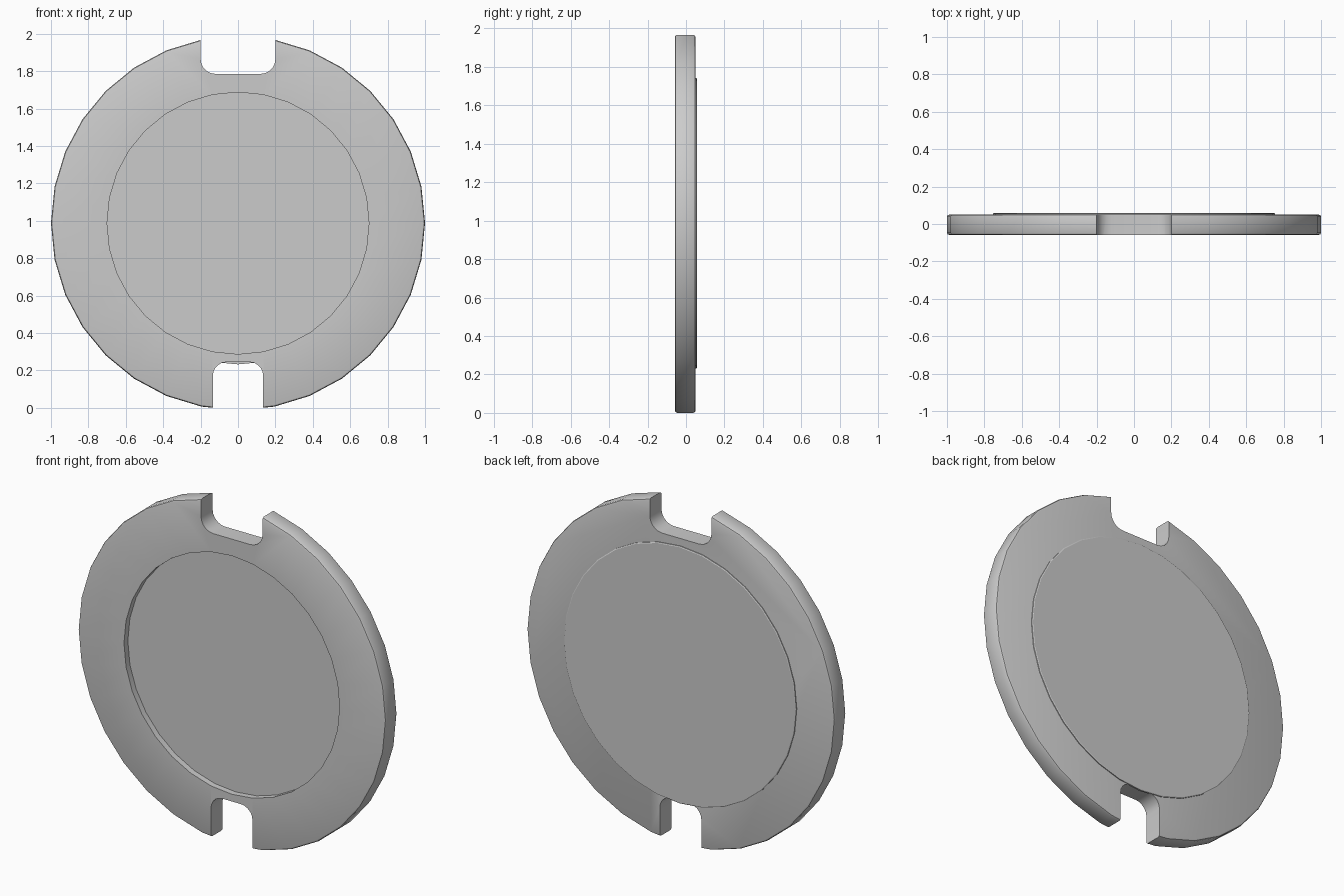
import bpy, bmesh
from math import pi, sin, cos
from mathutils import Matrix

cube = bpy.data.objects.get("Cube")
if cube:
    bpy.data.objects.remove(cube, do_unlink=True)

SIDES = 32
CENTRE_Z = 0.987

grey = bpy.data.materials.new("plain_grey")
grey.use_nodes = True
colour = (0.6, 0.6, 0.6, 1)
grey.diffuse_color = colour
grey.node_tree.nodes["Principled BSDF"].inputs["Base Color"].default_value = colour


def finish(name, bm):
    bmesh.ops.recalc_face_normals(bm, faces=bm.faces)
    mesh = bpy.data.meshes.new(name)
    bm.to_mesh(mesh)
    bm.free()
    mesh.materials.append(grey)
    obj = bpy.data.objects.new(name, mesh)
    bpy.context.collection.objects.link(obj)
    return obj


def lathe(name, profile):
    """Closed solid turned about the y axis from (radius, y) points."""
    bm = bmesh.new()
    rings = []
    for r, y in profile:
        rings.append([bm.verts.new((r * cos(2 * pi * i / SIDES), y,
                                    CENTRE_Z + r * sin(2 * pi * i / SIDES)))
                      for i in range(SIDES)])
    for a, b in zip(rings, rings[1:]):
        for i in range(SIDES):
            j = (i + 1) % SIDES
            bm.faces.new((a[i], a[j], b[j], b[i]))
    bm.faces.new(rings[0])
    bm.faces.new(rings[-1])
    return finish(name, bm)


def slot_cutter(name, half_width, z_inner, z_outer, radius):
    """Block with its two inner corners rounded."""
    s = 1 if z_outer > z_inner else -1
    outline = [(-half_width, z_outer)]
    for side, start in ((-1, pi), (1, 1.5 * pi)):
        for k in range(6):
            a = start + k * pi / 10
            outline.append((side * (half_width - radius) + radius * cos(a),
                            z_inner + s * (radius + radius * sin(a))))
    outline.append((half_width, z_outer))
    bm = bmesh.new()
    face = bm.faces.new([bm.verts.new((x, -0.2, z)) for x, z in outline])
    ext = bmesh.ops.extrude_face_region(bm, geom=[face])
    verts = [v for v in ext["geom"] if isinstance(v, bmesh.types.BMVert)]
    bmesh.ops.translate(bm, verts=verts, vec=(0, 0.4, 0))
    obj = finish(name, bm)
    obj.hide_render = True
    return obj


def shade(obj):
    bpy.ops.object.select_all(action="DESELECT")
    obj.select_set(True)
    bpy.context.view_layer.objects.active = obj
    bpy.ops.object.shade_smooth_by_angle(angle=pi / 6)


# Main disc with softened rim and a shallow front recess
disc = lathe("disc_body", [
    (0.70, -0.022), (0.70, -0.058), (0.988, -0.058), (0.996, -0.055),
    (1.0, -0.047), (1.0, 0.039), (0.996, 0.047), (0.988, 0.05)])

# Wide notch at the top, narrow notch at the bottom
cutters = [slot_cutter("top_notch_cutter", 0.20, 1.785, 2.3, 0.08),
           slot_cutter("bottom_notch_cutter", 0.135, 0.245, -0.3, 0.075)]
for cutter in cutters:
    mod = disc.modifiers.new("notch", "BOOLEAN")
    mod.operation = "DIFFERENCE"
    mod.solver = "EXACT"
    mod.object = cutter
    bpy.context.view_layer.objects.active = disc
    bpy.ops.object.modifier_apply(modifier=mod.name)
    bpy.data.objects.remove(cutter, do_unlink=True)
shade(disc)

# Thin round plate on the back
plate = lathe("back_plate", [(0.755, 0.045), (0.755, 0.055), (0.75, 0.058)])
shade(plate)
